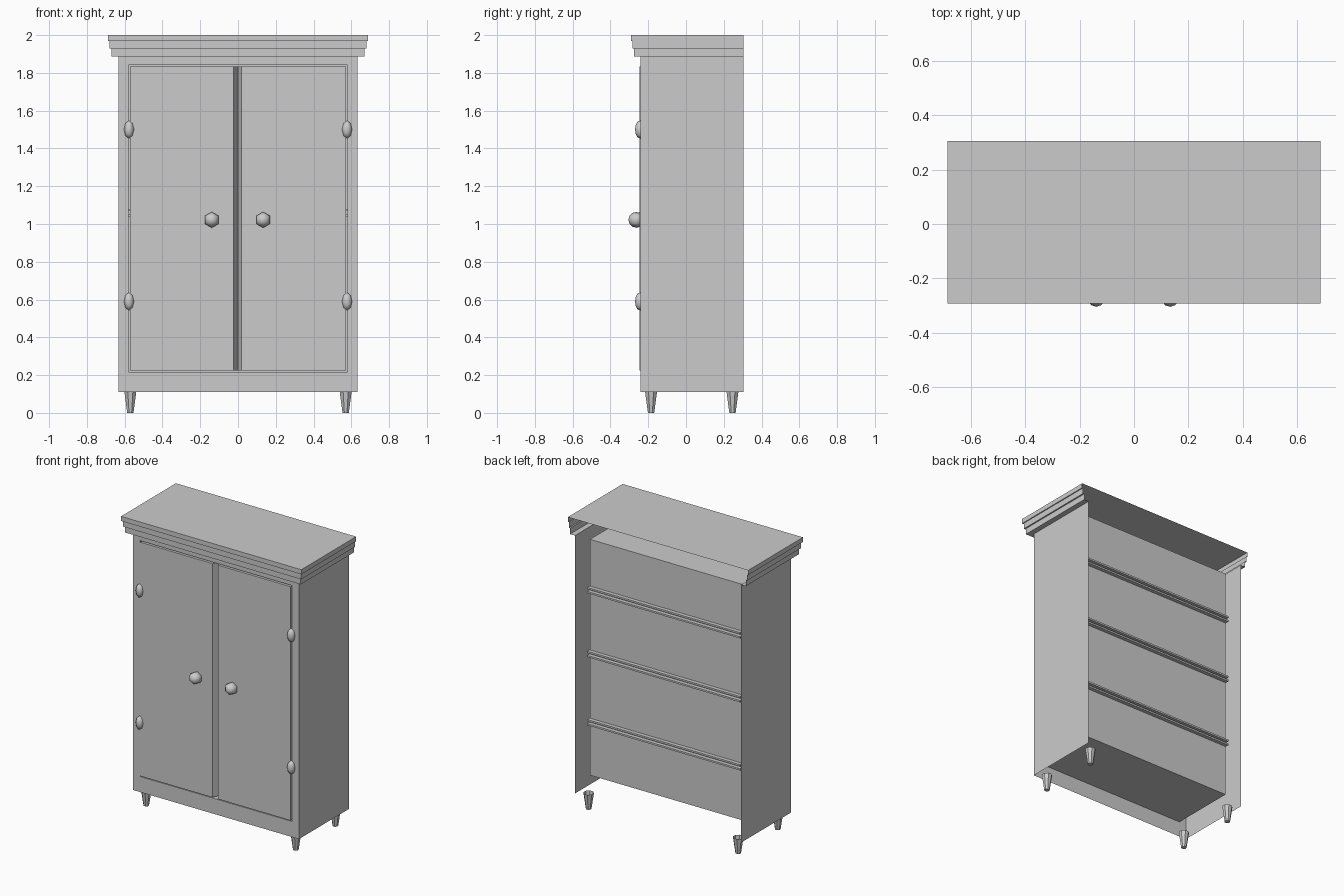
import bpy, bmesh, math
from mathutils import Matrix

cube = bpy.data.objects.get("Cube")
if cube:
    bpy.data.objects.remove(cube, do_unlink=True)

paint = bpy.data.materials.new("plain_grey")
paint.use_nodes = True
GREY = (0.6, 0.6, 0.6, 1)
paint.diffuse_color = GREY
paint.node_tree.nodes["Principled BSDF"].inputs["Base Color"].default_value = GREY

FRONT, BACK, BASE = -0.24, 0.305, 0.11


def finish(name, bm, smooth=False):
    bmesh.ops.recalc_face_normals(bm, faces=bm.faces)
    mesh = bpy.data.meshes.new(name)
    bm.to_mesh(mesh)
    bm.free()
    mesh.materials.append(paint)
    if smooth:
        mesh.shade_smooth()
    obj = bpy.data.objects.new(name, mesh)
    bpy.context.collection.objects.link(obj)
    return obj


def box(name, x0, x1, y0, y1, z0, z1):
    bm = bmesh.new()
    m = Matrix.Translation(((x0 + x1) / 2, (y0 + y1) / 2, (z0 + z1) / 2))
    bmesh.ops.create_cube(bm, size=1, matrix=m @ Matrix.Diagonal((x1 - x0, y1 - y0, z1 - z0, 1)))
    return finish(name, bm)


def ball(name, centre, radii, segments, rings):
    # Low-sided smooth ball with its poles on the front-back axis
    bm = bmesh.new()
    m = Matrix.Translation(centre) @ Matrix.Diagonal((*radii, 1)) @ Matrix.Rotation(math.pi / 2, 4, 'X')
    bmesh.ops.create_uvsphere(bm, u_segments=segments, v_segments=rings, radius=1, matrix=m)
    return finish(name, bm, True)


# Carcass: open-backed shell with a stepped cornice, and a closed recess behind the doors
def carcass():
    bm = bmesh.new()
    levels = [(BASE, 0.633, FRONT), (1.887, 0.633, FRONT)]
    for z0, z1, w, y in ((1.887, 1.928, 0.67, -0.274), (1.928, 1.968, 0.68, -0.283),
                         (1.968, 2.0, 0.687, -0.292)):
        levels += [(z0, w, y), (z1, w, y)]
    loops = [[bm.verts.new(p) for p in ((-w, BACK, z), (-w, y, z), (w, y, z), (w, BACK, z))]
             for z, w, y in levels]
    for n, (lo, hi) in enumerate(zip(loops, loops[1:])):
        for i in range(3):
            if (n, i) != (0, 1):
                bm.faces.new((lo[i], lo[i + 1], hi[i + 1], hi[i]))
    bm.faces.new(loops[-1])
    # Front frame, then the recess walls and its back panel
    rings = [[loops[0][1], loops[0][2], loops[1][2], loops[1][1]]]
    for y in (FRONT, 0.217):
        rings.append([bm.verts.new((x, y, z)) for x, z in
                      ((-0.58, 0.217), (0.58, 0.217), (0.58, 1.842), (-0.58, 1.842))])
    for a, b in zip(rings, rings[1:]):
        for i in range(4):
            j = (i + 1) % 4
            bm.faces.new((a[i], a[j], b[j], b[i]))
    bm.faces.new(rings[-1])
    finish("carcass", bm)


# Door: slab whose meeting edge is bevelled back to the centre line
def door(name, side, inner):
    bm = bmesh.new()
    plan = [(0.573, -0.246), (inner, -0.246), (0.001, -0.2), (0.573, -0.2)]
    face = bm.faces.new([bm.verts.new((side * x, y, 0.224)) for x, y in plan])
    new = bmesh.ops.extrude_face_region(bm, geom=[face])["geom"]
    bmesh.ops.translate(bm, vec=(0, 0, 1.611), verts=[v for v in new if isinstance(v, bmesh.types.BMVert)])
    finish(name, bm)


# Leg: tapered foot, open at the top
def leg(name, x, y):
    bm = bmesh.new()
    m = Matrix.Translation((x, y, BASE / 2)) @ Matrix.Rotation(math.pi / 8, 4, 'Z')
    bmesh.ops.create_cone(bm, cap_ends=True, segments=8, radius1=0.018, radius2=0.034, depth=BASE, matrix=m)
    bmesh.ops.delete(bm, geom=[f for f in bm.faces if f.calc_center_median().z > BASE - 0.01],
                     context='FACES_ONLY')
    finish(name, bm)


carcass()

for label, side, inner, knob_x in (("left", 1, 0.018, 0.133), ("right", -1, 0.024, 0.139)):
    door(label + "_door", side, inner)
    ball(label + "_knob", (side * knob_x, -0.263, 1.022), (0.042, 0.042, 0.042), 6, 6)
    for place, z in (("upper", 1.5), ("lower", 0.59)):
        ball(f"{label}_{place}_hinge", (side * 0.577, -0.243, z), (0.027, 0.027, 0.048), 8, 6)
    for place, y in (("front", -0.185), ("back", 0.246)):
        leg(f"{label}_{place}_leg", side * 0.57, y)

# Shelves: paired thin boards that show just past the back panel
for n, z in enumerate((0.59, 1.06, 1.5)):
    for part, dz in (("lower", -0.014), ("upper", 0.014)):
        box(f"shelf_{n + 1}_{part}_board", -0.583, 0.583, -0.19, 0.243, z + dz - 0.006, z + dz + 0.006)
